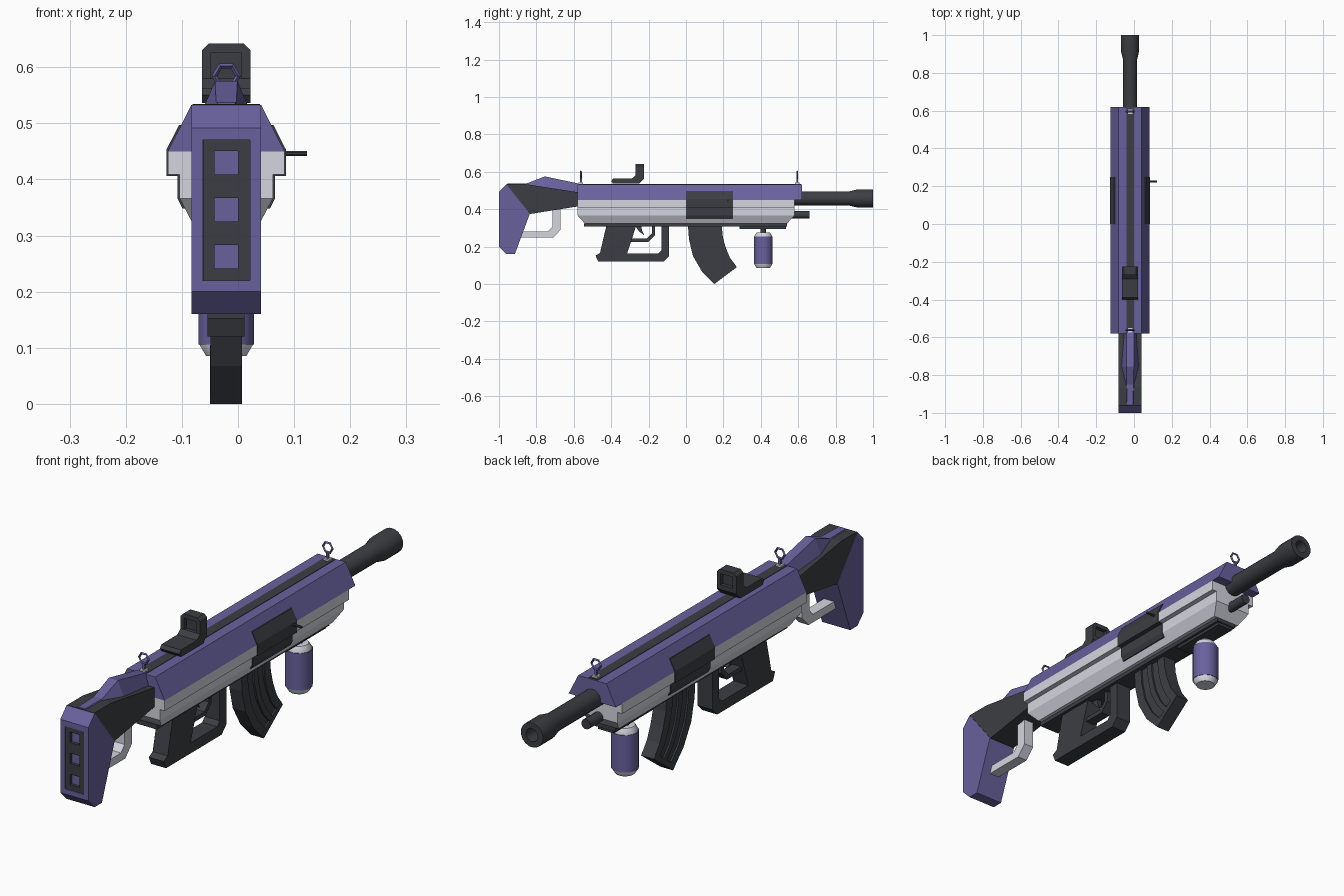
import bpy, bmesh, math
from mathutils import Vector

if "Cube" in bpy.data.objects:
    bpy.data.objects.remove(bpy.data.objects["Cube"])

CX = -0.021  # centre plane of the rifle (the bolt handle shifts the bounds)


def material(name, rgb):
    m = bpy.data.materials.new(name)
    m.diffuse_color = (*rgb, 1)
    m.use_nodes = True
    m.node_tree.nodes["Principled BSDF"].inputs["Base Color"].default_value = m.diffuse_color
    return m


PURPLE = material("purple", (0.14, 0.12, 0.34))
DARK = material("dark", (0.045, 0.048, 0.057))
LIGHT = material("light", (0.66, 0.67, 0.74))


def finish(name, bm, mat):
    bmesh.ops.recalc_face_normals(bm, faces=bm.faces)
    me = bpy.data.meshes.new(name)
    bm.to_mesh(me)
    bm.free()
    ob = bpy.data.objects.new(name, me)
    bpy.context.collection.objects.link(ob)
    if mat:
        me.materials.append(mat)
    return ob


def loft(name, sections, mat):
    """Skin equal-length rings of (x from centre, y, z) points and cap the ends."""
    bm = bmesh.new()
    rings = [[bm.verts.new((CX + x, y, z)) for x, y, z in s] for s in sections]
    n = len(rings[0])
    for a, b in zip(rings, rings[1:]):
        for i in range(n):
            j = (i + 1) % n
            bm.faces.new((a[i], a[j], b[j], b[i]))
    bm.faces.new(rings[0])
    bm.faces.new(rings[-1])
    return finish(name, bm, mat)


def side(name, pts, half, mat):
    """Side profile (y, z) extruded across x."""
    return loft(name, [[(s * half, y, z) for y, z in pts] for s in (-1, 1)], mat)


def along(name, pts, y0, y1, mat):
    """Cross-section (x, z) extruded along y."""
    return loft(name, [[(x, y, z) for x, z in pts] for y in (y0, y1)], mat)


def box(name, half, y0, y1, z0, z1, mat):
    return side(name, [(y0, z0), (y1, z0), (y1, z1), (y0, z1)], half, mat)


def lathe(name, prof, origin, axis, sides, mat):
    """Revolve (radius, distance) around an axis."""
    bm = bmesh.new()
    rot = Vector((0, 0, 1)).rotation_difference(Vector(axis))
    rings = []
    for r, d in prof:
        ring = []
        for k in range(sides):
            a = 2 * math.pi * (k + 0.5) / sides
            p = Vector((r * math.cos(a), r * math.sin(a), d))
            ring.append(bm.verts.new(Vector(origin) + rot @ p))
        rings.append(ring)
    for a, b in zip(rings, rings[1:]):
        for i in range(sides):
            j = (i + 1) % sides
            bm.faces.new((a[i], a[j], b[j], b[i]))
    bm.faces.new(rings[0])
    bm.faces.new(rings[-1])
    ob = finish(name, bm, mat)
    bpy.ops.object.select_all(action='DESELECT')
    ob.select_set(True)
    bpy.context.view_layer.objects.active = ob
    bpy.ops.object.shade_smooth_by_angle(angle=math.radians(32))
    return ob


def cut(ob, cutter):
    m = ob.modifiers.new("cut", 'BOOLEAN')
    m.operation, m.solver, m.object = 'DIFFERENCE', 'EXACT', cutter
    cutter.hide_render = True
    cutter.hide_set(True)
    cutter.display_type = 'WIRE'


# Receiver: purple top shell, stepped light lower body
along("upper_shell", [(-.104, .45), (.104, .45), (.062, .533), (-.062, .533)], -.58, .62, PURPLE)
box("top_strip", .02, -.575, .615, .52, .535, DARK)
box("body_upper_step", .104, -.58, .58, .409, .45, LIGHT)
box("body_middle_step", .083, -.58, .58, .366, .409, LIGHT)
loft("body_lower_slope", [[(-w, -l, z), (w, -l, z), (w, l, z), (-w, l, z)]
                          for w, l, z in ((.083, .58, .366), (.06, .54, .322))], LIGHT)
box("bottom_rail", .045, -.545, .54, .306, .324, DARK)
box("front_rail", .035, .285, .535, .295, .31, DARK)

# Side plates hugging the body, one per side
plate = [(.08, .497), (.084, .497), (.1065, .453), (.1065, .406), (.087, .406),
         (.087, .366), (.078, .348), (.07, .348)]
for s, label in ((1, "right"), (-1, "left")):
    along("side_plate_" + label, [(s * x, z) for x, z in plate], 0, .25, DARK)
lathe("bolt_handle", [(.005, 0), (.005, .055)], (.068, .225, .446), (1, 0, 0), 8, DARK)

# Barrel with bored muzzle, and the gas tube below
lathe("barrel", [(.038, 0), (.038, .31), (.049, .355), (.049, .44), (.026, .44), (.026, .36)],
      (CX, .56, .457), (0, 1, 0), 16, DARK)
lathe("gas_tube", [(.02, 0), (.02, .1)], (CX, .56, .37), (0, 1, 0), 12, DARK)

# Stock, cheek riser and butt with recessed pad
side("stock", [(-.96, .534), (-.86, .534), (-.575, .49), (-.575, .415), (-.84, .373), (-.92, .45)], .06, DARK)
riser = [(-.955, .02, .53, .015, .537), (-.85, .022, .53, .018, .538),
         (-.755, .046, .515, .02, .575), (-.575, .035, .48, .02, .537)]
loft("cheek_riser", [[(-b, y, z0), (b, y, z0), (t, y, z1), (-t, y, z1)]
                     for y, b, z0, t, z1 in riser], PURPLE)
butt = side("butt", [(-1, .492), (-.96, .533), (-.835, .375), (-.915, .16), (-.96, .16), (-1, .2)], .062, PURPLE)
cut(butt, box("pad_cutter", .042, -1.02, -.985, .22, .47, None))
pad = box("butt_pad", .0418, -.997, -.972, .2202, .4698, DARK)
for i, z in enumerate((.262, .346, .430)):
    cut(pad, box(f"pad_hole_cutter_{i}", .021, -1.02, -.983, z - .021, z + .021, None))

# Light loop under the stock
side("stock_loop", [(-.67, .41), (-.67, .29), (-.71, .248), (-.9, .248), (-.9, .28),
                    (-.738, .28), (-.715, .305), (-.715, .41)], .022, LIGHT)

# Pistol grip with hand guard, trigger guard and trigger
side("grip_and_guard", [(-.425, .315), (-.46, .165), (-.484, .152), (-.47, .12), (-.12, .12),
                        (-.09, .15), (-.09, .315), (-.132, .315), (-.132, .18), (-.148, .162),
                        (-.315, .162), (-.265, .315)], .033, DARK)
side("trigger_guard", [(-.165, .315), (-.165, .262), (-.2, .225), (-.31, .225), (-.31, .242),
                       (-.21, .242), (-.182, .27), (-.182, .315)], .02, DARK)
side("trigger", [(-.275, .315), (-.24, .315), (-.235, .285), (-.222, .26), (-.25, .28)], .01, DARK)

# Curved magazine: core, raised ribs and a floor plate
REAR = [(.01, .32), (.016, .238), (.037, .15), (.085, .067), (.152, 0)]
FRONT = [(.19, .32), (.197, .25), (.212, .195), (.235, .14), (.272, .09)]


def lerp(p, q, t):
    return tuple(a + (b - a) * t for a, b in zip(p, q))


def mag_band(name, t0, t1, half):
    rows = list(zip(REAR, FRONT))
    side(name, [lerp(r, f, t0) for r, f in rows] + [lerp(r, f, t1) for r, f in reversed(rows)], half, DARK)


mag_band("magazine_core", .02, .98, .021)
for i, (t0, t1) in enumerate(((0, .22), (.43, .57), (.78, 1))):
    mag_band(f"magazine_rib_{i}", t0, t1, .028)
side("magazine_floor", [lerp(REAR[3], REAR[4], .75), REAR[4], FRONT[4], lerp(FRONT[3], FRONT[4], .7)], .0285, DARK)

# Canister foregrip on a short stem
lathe("canister_stem", [(.014, .26), (.014, .3)], (CX, .413, 0), (0, 0, 1), 12, DARK)
lathe("canister_ends", [(.037, .085), (.049, .105), (.049, .255), (.037, .276)],
      (CX, .413, 0), (0, 0, 1), 12, LIGHT)
lathe("canister_sleeve", [(.051, .106), (.051, .254)], (CX, .413, 0), (0, 0, 1), 12, PURPLE)

# Hexagonal ring sights on posts
for y, label in ((-.562, "rear"), (.595, "front")):
    box("sight_foot_" + label, .012, y - .012, y + .012, .53, .542, LIGHT)
    box("sight_post_" + label, .005, y - .005, y + .005, .54, .567, PURPLE)
    bpy.ops.mesh.primitive_torus_add(major_segments=6, minor_segments=4, major_radius=.021, minor_radius=.005,
                                     location=(CX, y, .584), rotation=(math.pi / 2, 0, 0))
    ring = bpy.context.object
    ring.name = "sight_ring_" + label
    ring.data.materials.append(PURPLE)
    ring.data.shade_flat()

# Reflex optic: base, and upright housing with a recessed window on both faces
side("optic_base", [(-.4, .55), (-.39, .536), (-.25, .536), (-.225, .562), (-.225, .58), (-.27, .58),
                    (-.29, .563), (-.39, .563)], .043, DARK)
c, w = .012, .043
optic = along("optic_housing", [(-w, .57), (w, .57), (w, .642 - c), (w - c, .642), (c - w, .642), (-w, .642 - c)],
              -.27, -.225, DARK)
for i, (y0, y1) in enumerate(((-.3, -.255), (-.24, -.2))):
    cut(optic, box(f"optic_window_cutter_{i}", .027, y0, y1, .579, .625, None))
